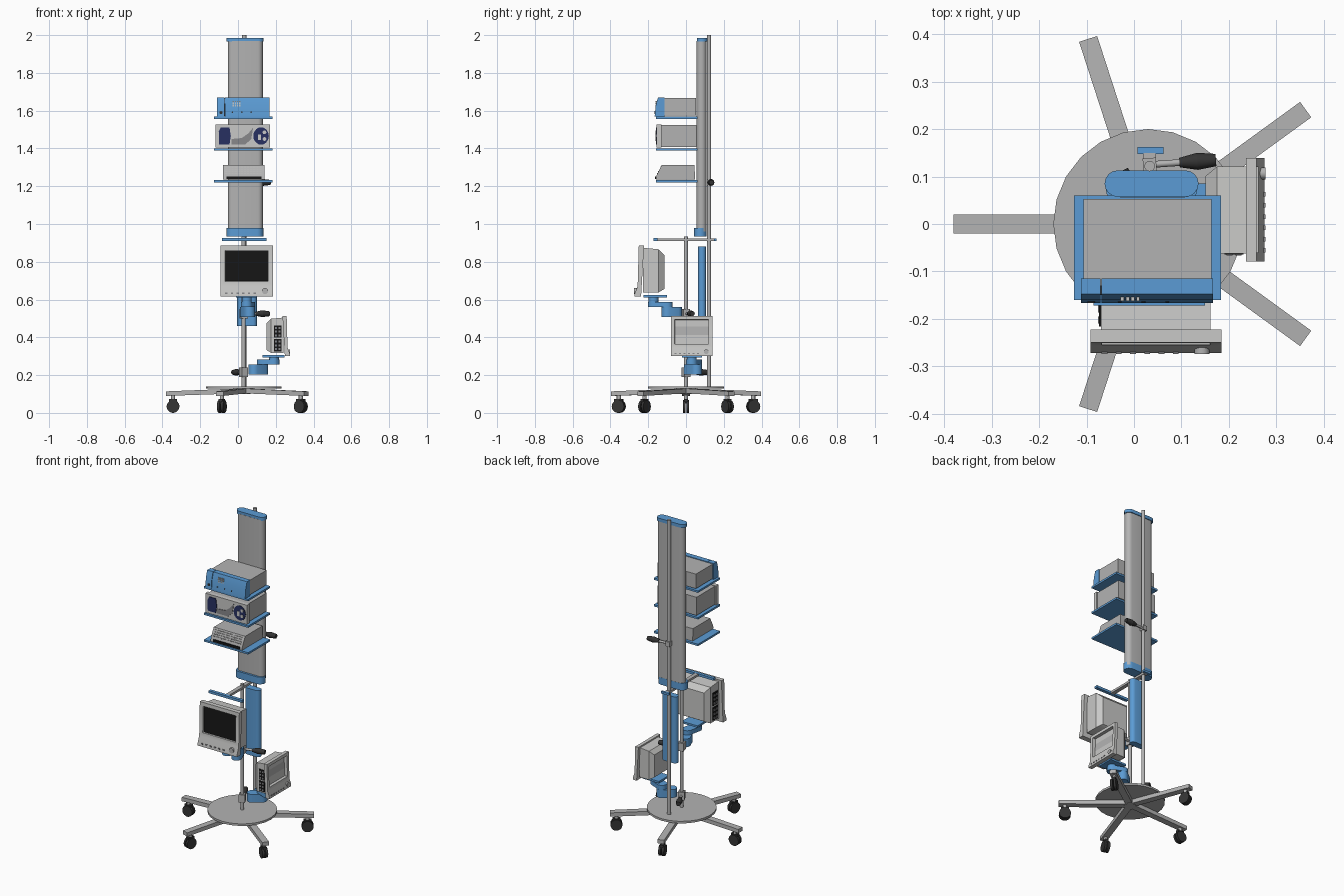
import bpy, bmesh, math
from mathutils import Matrix, Vector

if "Cube" in bpy.data.objects:
    bpy.data.objects.remove(bpy.data.objects["Cube"])

def material(name, r, g, b):
    m = bpy.data.materials.new(name)
    m.diffuse_color = (r, g, b, 1)
    m.use_nodes = True
    m.node_tree.nodes["Principled BSDF"].inputs["Base Color"].default_value = m.diffuse_color
    return m

GREY = material("mid_grey", .45, .45, .45)
LIGHT = material("light_grey", .58, .58, .57)
BLUE = material("blue", .105, .33, .66)
DARK = material("dark_grey", .035, .035, .035)
BLACK = material("black", .008, .008, .008)
NAVY = material("navy", .02, .03, .12)
SLATE = material("slate_grey", .25, .25, .26)
I = Matrix.Identity(4)
T = Matrix.Translation

def finish(name, bm, mats, M=I):
    bmesh.ops.transform(bm, matrix=M, verts=bm.verts)
    bmesh.ops.recalc_face_normals(bm, faces=bm.faces)
    me = bpy.data.meshes.new(name)
    bm.to_mesh(me)
    bm.free()
    for m in mats if isinstance(mats, list) else [mats]:
        me.materials.append(m)
    ob = bpy.data.objects.new(name, me)
    bpy.context.collection.objects.link(ob)
    return ob

def loft(bm, rings):
    rs = [[bm.verts.new(p) for p in r] for r in rings]
    n = len(rs[0])
    for a, b in zip(rs, rs[1:]):
        for i in range(n):
            bm.faces.new((a[i], a[(i + 1) % n], b[(i + 1) % n], b[i]))
    bm.faces.new(rs[0])
    bm.faces.new(rs[-1])

def prism(name, pts, lo, hi, axis, mat, M=I):
    put = {'x': lambda a, b, h: (h, a, b), 'y': lambda a, b, h: (a, h, b), 'z': lambda a, b, h: (a, b, h)}[axis]
    bm = bmesh.new()
    loft(bm, [[put(a, b, h) for a, b in pts] for h in (lo, hi)])
    return finish(name, bm, mat, M)

def box(name, x0, x1, y0, y1, z0, z1, mat, M=I):
    return prism(name, [(x0, y0), (x1, y0), (x1, y1), (x0, y1)], z0, z1, 'z', mat, M)

def cyl(name, p0, p1, r, mat, M=I, r2=None, n=20):
    p0, p1 = Vector(p0), Vector(p1)
    d = p1 - p0
    bm = bmesh.new()
    bmesh.ops.create_cone(bm, cap_ends=True, segments=n, radius1=r, radius2=r if r2 is None else r2, depth=d.length)
    R = d.to_track_quat('Z', 'Y').to_matrix().to_4x4()
    bmesh.ops.transform(bm, matrix=T((p0 + p1) / 2) @ R, verts=bm.verts)
    return finish(name, bm, mat, M)

def stadium(cx, cy, half, r, n=8):
    pts = []
    for side, start in ((1, -90), (-1, 90)):
        for i in range(n + 1):
            a = math.radians(start + 180 * i / n)
            pts.append((cx + side * (half - r) + r * math.cos(a), cy + r * math.sin(a)))
    return pts

# wheeled base: plate, five legs, casters
CX = .03
cyl("base_plate", (CX, 0, .128), (CX, 0, .141), .2, GREY, n=24)
cyl("base_hub", (CX, 0, .1), (CX, 0, .13), .035, GREY)
for k in range(5):
    M = T((CX, 0, 0)) @ Matrix.Rotation(math.radians(36 + 72 * k), 4, 'Z')
    prism("leg", [(0, .104), (.41, .09), (.41, .114), (0, .13)], -.02, .02, 'y', GREY, M)
    cyl("caster_stem", (.374, 0, .05), (.374, 0, .095), .011, GREY, M)
    box("caster_hood", .352, .396, -.011, .011, .05, .074, DARK, M)
    for s in (-1, 1):
        cyl("caster_wheel", (.374, s * .003, .034), (.374, s * .017, .034), .034, DARK, M)

# poles, lift column and main column
cyl("front_pole", (CX, 0, .13), (CX, 0, .935), .011, GREY)
cyl("rear_pole", (.033, .122, .13), (.033, .122, 2), .011, GREY)
prism("lift_column", stadium(.048, .085, .052, .021), .46, .88, 'z', BLUE)
prism("main_column", stadium(.039, .082, .0925, .026), .96, 1.97, 'z', GREY)
prism("column_top_cap", stadium(.037, .085, .099, .028), 1.965, 1.986, 'z', BLUE)
prism("column_bottom_cap", stadium(.037, .076, .097, .033), .935, .98, 'z', BLUE)

# handle: blue bar on a grey arm
box("handle_bar", -.085, .15, -.172, -.152, .91, .925, BLUE)
box("handle_arm", .02, .045, -.16, .15, .91, .924, GREY)
box("handle_rear_end", .007, .062, .148, .162, .91, .924, BLUE)

# clamps with a dark knob, pointing along an angle
def clamp(x, y, z, deg, h=.05, size=.018, reach=.075, length=.065):
    M = T((x, y, z)) @ Matrix.Rotation(math.radians(deg), 4, 'Z')
    box("clamp_block", -size, size, -size, size, -h / 2, h / 2, GREY, M)
    cyl("clamp_screw", (0, 0, 0), (reach, 0, 0), .007, GREY, M)
    cyl("clamp_knob_base", (reach - .012, 0, 0), (reach + length * .4, 0, 0), .01, DARK, M, r2=.018)
    cyl("clamp_knob", (reach + length * .4, 0, 0), (reach + length, 0, 0), .018, DARK, M, r2=.013)

clamp(.033, .125, 1.22, 4, h=.03, size=.014)
clamp(CX, 0, .525, 14)
clamp(CX, 0, .215, 116, reach=.06)

# shelves
for z in (1.563, 1.395, 1.226):
    box("shelf", -.126, .183, -.16, .06, z - .006, z + .006, BLUE)

# top device: grey case, slanted blue front
box("top_device_case", -.106, .163, -.13, .053, 1.575, 1.667, GREY)
wedge = [(-.166, 1.57), (-.115, 1.57), (-.115, 1.671), (-.148, 1.671), (-.16, 1.63)]
prism("top_device_left_panel", wedge, -.112, -.071, 'x', BLUE)
prism("top_device_front", wedge, -.068, .166, 'x', BLUE)
box("top_device_gap", -.072, -.067, -.15, -.12, 1.572, 1.665, DARK)
for i in range(4):
    for j in range(3):
        x, z = -.028 + i * .011, 1.622 + j * .011
        box("top_device_key", x, x + .007, -.162, -.152, z, z + .007, LIGHT)
cyl("top_device_socket", (-.09, -.15, 1.59), (-.09, -.1665, 1.59), .008, DARK)
for x in (-.03, .02, .07):
    cyl("top_device_button", (x, -.15, 1.592), (x, -.1655, 1.592), .004, DARK, n=10)

# middle device: case with dark panels
box("middle_device_case", -.112, .162, -.14, .055, 1.408, 1.523, GREY)
box("middle_device_front", -.12, .17, -.155, -.13, 1.405, 1.526, LIGHT)
prism("middle_device_left_panel", [(-.1, 1.422), (-.045, 1.422), (-.038, 1.465), (-.045, 1.512), (-.09, 1.512), (-.102, 1.49)],
      -.159, -.154, 'y', NAVY)
prism("middle_device_centre_panel", [(-.035, 1.422), (.04, 1.422), (.07, 1.45), (.08, 1.51), (.055, 1.48), (.02, 1.455), (-.035, 1.45)],
      -.158, -.154, 'y', SLATE)
prism("middle_device_right_panel", [(.122 + .041 * math.cos(a * math.pi / 10), 1.466 + .046 * math.sin(a * math.pi / 10)) for a in range(20)],
      -.159, -.154, 'y', NAVY)
box("middle_device_label", .105, .122, -.161, -.158, 1.445, 1.475, LIGHT)
for z in (1.45, 1.485):
    cyl("middle_device_dial", (.14, -.154, z), (.14, -.162, z), .01, LIGHT, n=14)

# lower device: sloped case with vents and dark socket strip
prism("lower_device_case", [(-.16, 1.235), (.048, 1.235), (.045, 1.312), (-.128, 1.312), (-.157, 1.255)], -.08, .14, 'x', GREY)
box("lower_device_strip", -.06, .125, -.163, -.15, 1.237, 1.252, BLACK)
for j in range(4):
    t = .2 + j * .2
    y, z = -.157 + .029 * t, 1.255 + .057 * t
    for i in range(12):
        x = -.068 + i * .0165
        box("lower_device_key", x, x + .012, y - .002, y + .01, z - .003, z + .003, LIGHT)

# monitors, both built in the upper one's coordinates
def monitor(name, M, screen, depth):
    bm = bmesh.new()
    prof = [(-.222, .885), (-.25, .885), (-.256, .672), (-.272, .63), (-.272, .615), (-.238, .615)]
    loft(bm, [[(x, y, z) for y, z in prof] for x in (-.092, .184)])
    bmesh.ops.recalc_face_normals(bm, faces=bm.faces)
    bm.faces.ensure_lookup_table()
    face = min((f for f in bm.faces if abs(f.normal.x) < .5 and f.normal.y < -.9), key=lambda f: -f.calc_area())
    bmesh.ops.inset_region(bm, faces=[face], thickness=.024, use_even_offset=True)
    bmesh.ops.inset_region(bm, faces=[face], thickness=.003, depth=-depth)
    face.material_index = 1
    finish(name + "_bezel", bm, [LIGHT, screen], M)
    bm = bmesh.new()
    loft(bm, [[(a, y, c), (b, y, c), (b, y, d), (a, y, d)] for y, a, b, c, d in
              ((-.228, -.07, .161, .638, .874), (-.145, -.07, .161, .638, .866), (-.115, -.045, .136, .656, .835))])
    finish(name + "_body", bm, LIGHT, M)
    for z in (.648, .74):
        box(name + "_port_panel", -.0735, -.068, -.216, -.165, z, z + .082, BLACK, M)
        for i in range(2):
            for j in range(3):
                y, h = -.21 + i * .024, z + .008 + j * .025
                box(name + "_port", -.076, -.072, y, y + .015, h, h + .013, SLATE, M)
    cyl(name + "_dial", (.143, -.25, .645), (.143, -.274, .645), .016, GREY, M)
    for i in range(6):
        box(name + "_button", -.068 + i * .03, -.056 + i * .03, -.274, -.26, .629, .637, SLATE, M)

UP = I
LOW = T((.275, .03, .30)) @ Matrix.Rotation(math.pi / 2, 4, 'Z') @ Matrix.Scale(.79, 4) @ T((-.046, .272, -.615))
monitor("upper_monitor", UP, BLACK, .008)
monitor("lower_monitor", LOW, GREY, .024)

# swivel arms: clamp -> elbow -> tray under the monitor
def link(name, a, b, z0, z1, r):
    d = Vector((b[0] - a[0], b[1] - a[1], 0))
    M = T((a[0], a[1], 0)) @ Matrix.Rotation(math.atan2(d.y, d.x), 4, 'Z')
    prism(name, stadium(d.length / 2, 0, d.length / 2 + r, r), z0, z1, 'z', BLUE, M)

def arm(base, elbow, head, z, top, tray):
    link("arm_lower_link", base, elbow, z - .022, z + .03, .03)
    link("arm_upper_link", elbow, head, z + .03, z + .058, .03)
    cyl("arm_neck", (*head, z + .05), (*head, top - .006), .026, BLUE)
    x0, x1, y0, y1 = tray
    box("monitor_tray", x0, x1, y0, y1, top - .008, top + .004, BLUE)

arm((.04, -.05), (.06, -.1), (.046, -.172), .53, .62, (-.01, .1, -.225, -.1))
arm((.085, .02), (.13, .055), (.19, .03), .225, .302, (.13, .245, -.02, .085))

# smooth round parts, keep edges sharp
bpy.ops.object.select_all(action='SELECT')
bpy.context.view_layer.objects.active = bpy.context.scene.objects[0]
bpy.ops.object.shade_smooth_by_angle(angle=math.radians(35))
